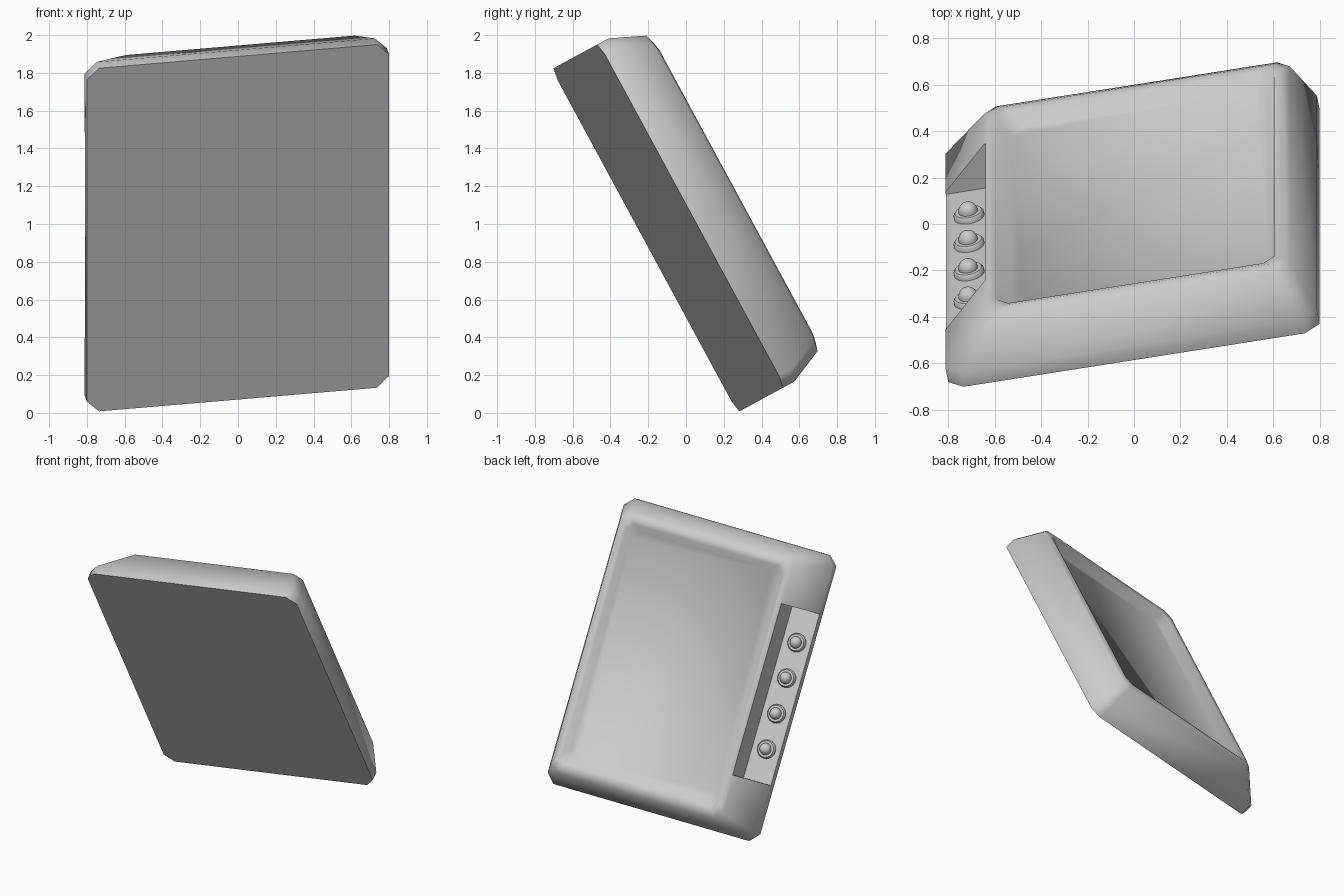
import bpy, bmesh, math
from mathutils import Matrix, Vector

cube = bpy.data.objects.get("Cube")
if cube:
    bpy.data.objects.remove(cube, do_unlink=True)

# One plain grey for every part
grey = bpy.data.materials.new("plain grey")
grey.use_nodes = True
colour = (0.6, 0.6, 0.6, 1.0)
grey.diffuse_color = colour
grey.node_tree.nodes["Principled BSDF"].inputs["Base Color"].default_value = colour

# Leaning frame: local x runs to the control side, y up the panel, z out of the screen
up = Vector((0, -0.476, 0.879)).normalized()
across = Vector((-0.985, -0.153, -0.086))
across = (across - up * across.dot(up)).normalized()
out = across.cross(up)
lean = Matrix((across, up, out)).transposed().to_4x4()
lean.translation = (0, -0.094, 0.979)


def add_object(name, bm, matrix):
    bmesh.ops.recalc_face_normals(bm, faces=bm.faces)
    mesh = bpy.data.meshes.new(name)
    bm.to_mesh(mesh)
    bm.free()
    obj = bpy.data.objects.new(name, mesh)
    bpy.context.collection.objects.link(obj)
    mesh.materials.append(grey)
    obj.matrix_world = matrix
    return obj


def smooth(obj, degrees):
    bpy.ops.object.select_all(action='DESELECT')
    obj.select_set(True)
    bpy.context.view_layer.objects.active = obj
    bpy.ops.object.shade_smooth_by_angle(angle=math.radians(degrees))


def ring(bm, x0, x1, h, z, c):
    """Rectangle with clipped corners."""
    points = [(x0 + c, -h), (x1 - c, -h), (x1, c - h), (x1, h - c),
              (x1 - c, h), (x0 + c, h), (x0, h - c), (x0, c - h)]
    return [bm.verts.new((x, y, z)) for x, y in points]


# Housing: back plate, side wall, sloping rim, rounded crest, sunken screen
bm = bmesh.new()
levels = [
    (-0.8125, 0.8125, 1.033, 0, 0.065),
    (-0.8125, 0.8125, 1.033, 0.07, 0.065),
    (-0.73, 0.61, 0.95, 0.27, 0.055),
    (-0.695, 0.58, 0.9, 0.29, 0.05),
    (-0.665, 0.55, 0.865, 0.28, 0.05),
    (-0.63, 0.505, 0.82, 0.22, 0.06),
]
rings = [ring(bm, *level) for level in levels]
for low, high in zip(rings, rings[1:]):
    for i in range(8):
        j = (i + 1) % 8
        bm.faces.new((low[i], low[j], high[j], high[i]))
bm.faces.new(rings[0])
bm.faces.new(rings[-1])
housing = add_object("housing", bm, lean)

# Open tray cut into the wide slope for the controls
floor = 0.06
bm = bmesh.new()
bmesh.ops.create_cube(bm, size=1, matrix=Matrix.Translation((0.8, 0, floor + 0.25))
                      @ Matrix.Diagonal((0.4, 1.24, 0.5, 1)))
cutter = add_object("tray_cutter", bm, lean)
cutter.hide_render = True
cut = housing.modifiers.new("tray", 'BOOLEAN')
cut.operation = 'DIFFERENCE'
cut.solver = 'EXACT'
cut.object = cutter
bpy.context.view_layer.update()
bpy.context.view_layer.objects.active = housing
bpy.ops.object.modifier_apply(modifier="tray")
bpy.data.objects.remove(cutter, do_unlink=True)
smooth(housing, 50)

# Four domed buttons on round collars
dome = [(0.042 * math.cos(a), 0.027 + 0.042 * math.sin(a))
        for a in (math.radians(90 * k / 6) for k in range(7))]
profile = [(0, -0.005), (0.066, -0.005), (0.066, 0.015), (0.058, 0.025), (0.042, 0.025)] + dome
for n in range(4):
    bm = bmesh.new()
    verts = [bm.verts.new((r, 0, z)) for r, z in profile]
    edges = [bm.edges.new(pair) for pair in zip(verts, verts[1:])]
    bmesh.ops.spin(bm, geom=verts + edges, axis=(0, 0, 1), cent=(0, 0, 0),
                   angle=math.tau, steps=24)
    bmesh.ops.remove_doubles(bm, verts=bm.verts, dist=0.0005)
    spot = Matrix.Translation((0.71, 0.385 - 0.257 * n, floor))
    smooth(add_object(f"button_{n + 1}", bm, lean @ spot), 40)
